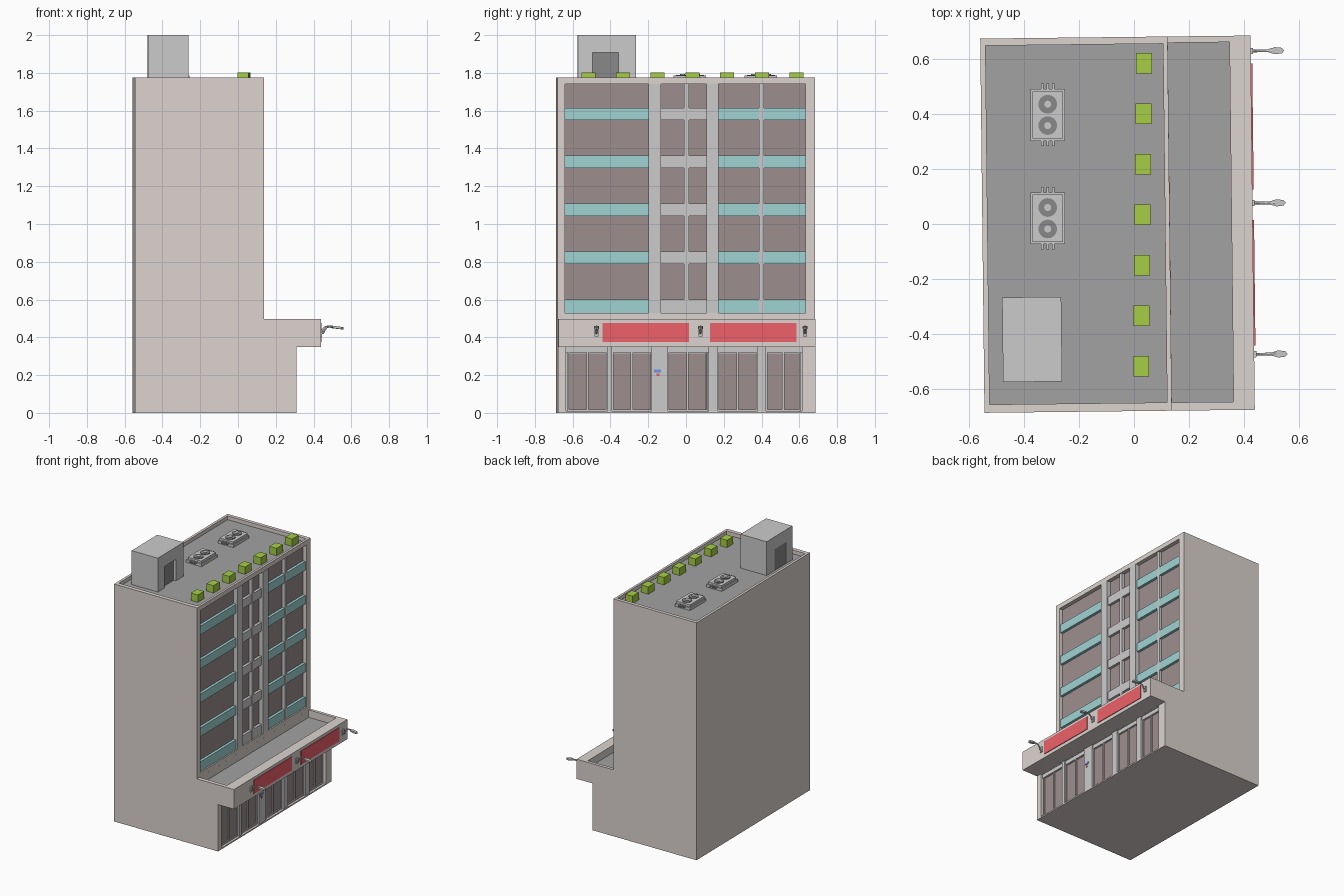
import bpy, bmesh, math
from mathutils import Matrix

if "Cube" in bpy.data.objects:
    bpy.data.objects.remove(bpy.data.objects["Cube"])


def material(name, r, g, b):
    m = bpy.data.materials.new(name)
    m.diffuse_color = (r, g, b, 1)
    m.use_nodes = True
    m.node_tree.nodes["Principled BSDF"].inputs["Base Color"].default_value = m.diffuse_color
    return m


BEIGE = material("beige_wall", .72, .66, .63)
ROOF = material("dark_roof", .36, .36, .36)
GLASS = material("brown_glass", .34, .27, .27)
TEAL = material("teal_band", .35, .65, .65)
RED = material("red_panel", .85, .12, .14)
GREEN = material("green_plant", .38, .62, .06)
DARK = material("dark_grey", .25, .25, .25)
BLUE = material("blue_plate", .15, .3, .8)

square_on = set()   # roof items that do not share the slight turn of the building


def finish(name, bm, mat=None):
    me = bpy.data.meshes.new(name)
    bmesh.ops.recalc_face_normals(bm, faces=bm.faces)
    bm.to_mesh(me)
    bm.free()
    ob = bpy.data.objects.new(name, me)
    bpy.context.scene.collection.objects.link(ob)
    if mat:
        me.materials.append(mat)
    return ob


def box(name, x, y, z, mat=None):
    bm = bmesh.new()
    bmesh.ops.create_cube(bm, size=1)
    for v in bm.verts:
        v.co = [(a + b) / 2 + c * (b - a) for (a, b), c in zip((x, y, z), v.co)]
    return finish(name, bm, mat)


def extrude(name, pts, vec, mat=None):
    bm = bmesh.new()
    f = bm.faces.new([bm.verts.new(p) for p in pts])
    r = bmesh.ops.extrude_face_region(bm, geom=[f])
    bmesh.ops.translate(bm, vec=vec, verts=[v for v in r["geom"] if isinstance(v, bmesh.types.BMVert)])
    return finish(name, bm, mat)


def disc(name, x, y, z0, z1, r, n, mat=None):
    bm = bmesh.new()
    bmesh.ops.create_cone(bm, cap_ends=True, segments=n, radius1=r, radius2=r, depth=z1 - z0,
                          matrix=Matrix.Translation((x, y, (z0 + z1) / 2)))
    return finish(name, bm, mat)


# Main body: side profile extruded across, then pockets cut out
W = .681
profile = [(-.552, 0), (.302, 0), (.302, .35), (.432, .35), (.432, .497),
           (.13, .497), (.13, 1.775), (-.552, 1.775)]
body = extrude("building_body", [(x, -W, z) for x, z in profile], (0, 2 * W, 0), BEIGE)
pockets = [((-.533, .113), (-.651, .655), (1.745, 1.9)),     # roof
           ((.1302, .355), (-.651, .658), (.44, .6)),        # canopy roof
           ((.095, .2), (-.643, .632), (.53, 1.74)),         # upper windows
           ((.27, .4), (-.64, .612), (.01, .3498))]          # shopfront
bpy.context.view_layer.objects.active = body
for p in pockets:
    cutter = box("pocket_cutter", *p)
    cutter.hide_render = True
    mod = body.modifiers.new("pocket", 'BOOLEAN')
    mod.operation, mod.solver, mod.object = 'DIFFERENCE', 'EXACT', cutter
    bpy.ops.object.modifier_apply(modifier=mod.name)
    bpy.data.objects.remove(cutter)

# Roof coverings
box("roof_floor", (-.533, .113), (-.651, .655), (1.743, 1.747), ROOF)
box("canopy_floor", (.13, .355), (-.651, .658), (.438, .442), ROOF)

# Upper facade: glass, columns, mullions and floor bands
box("upper_glass", (.093, .1), (-.643, .632), (.53, 1.74), GLASS)
for y in [(-.199, -.135), (.108, .171)]:
    box("facade_column", (.1, .132), y, (.53, 1.74))
for y in [(-.012, .014), (.385, .411)]:
    box("window_mullion", (.1, .122), y, (.53, 1.74))
bays = [(-.643, -.199, TEAL), (-.135, -.012, None), (.014, .108, None),
        (.171, .385, TEAL), (.411, .632, TEAL)]
for i in range(5):
    z = .536 + .2535 * i
    for a, b, mat in bays:
        box("floor_band", (.1, .12), (a, b), (z - (.006 if i == 0 else 0), z + .065), mat)

# Shopfront: wall, piers, header and paired glazed doors
box("shop_wall", (.268, .274), (-.64, .612), (.01, .35))
for y in [(-.419, -.394), (-.186, -.1), (.115, .166), (.374, .42)]:
    box("shop_pier", (.274, .298), y, (.01, .35))
box("shop_header", (.274, .288), (-.64, .612), (.32, .35))
units = [(-.627, -.423), (-.392, -.188), (-.098, .108), (.168, .372), (.424, .6)]
for a, b in units:
    m = (a + b) / 2
    box("shop_glass", (.274, .278), (a, b), (.015, .315), GLASS)
    for y0, y1 in [(a - .003, a + .004), (m - .006, m + .006), (b - .004, b + .003)]:
        box("door_frame", (.274, .286), (y0, y1), (.01, .32))
    box("door_sill", (.274, .286), (a, b), (.01, .018))
box("blue_plate", (.298, .302), (-.172, -.135), (.215, .23), BLUE)
box("red_plate", (.298, .302), (-.16, -.145), (.195, .208), RED)

# Canopy panels
for y in [(-.447, .01), (.121, .58)]:
    box("sign_panel", (.431, .437), y, (.376, .477), RED)

# Canopy lamps
for y in (-.479, .071, .625):
    box("lamp_mount", (.431, .44), (y - .011, y + .011), (.405, .445))
    cu = bpy.data.curves.new("lamp_arm", 'CURVE')
    cu.dimensions = '3D'
    cu.bevel_depth, cu.bevel_resolution = .005, 1
    path = [(.436, .42), (.447, .423), (.453, .436), (.463, .452), (.482, .458), (.512, .456)]
    s = cu.splines.new('POLY')
    s.points.add(len(path) - 1)
    for p, (x, z) in zip(s.points, path):
        p.co = (x, y, z, 1)
    bpy.context.scene.collection.objects.link(bpy.data.objects.new("lamp_arm", cu))
    outline = [(.497, -.006), (.52, -.013), (.545, -.01), (.554, 0), (.545, .01), (.52, .013), (.497, .006)]
    extrude("lamp_head", [(x, y + d, .461 - (x - .497) * .12) for x, d in outline], (0, 0, -.012))

# Stair house with a doorway notch
hx, hy, door, top = (-.483, -.268), (-.57, -.262), (-.492, -.354), 1.907
notch = [(hy[0], 1.747), (door[0], 1.747), (door[0], top), (door[1], top),
         (door[1], 1.747), (hy[1], 1.747), (hy[1], 2), (hy[0], 2)]
extrude("stair_house", [(hx[0], y, z) for y, z in notch], (hx[1] - hx[0], 0, 0))
box("stair_door", (hx[0] + .001, hx[1] - .018), door, (1.747, top), DARK)

# Roof air conditioners
first_roof = set(bpy.data.objects)
for cy in (.397, .021):
    cx = -.314
    box("cooler_base", (cx - .063, cx + .063), (cy - .094, cy + .094), (1.747, 1.768))
    box("cooler_case", (cx - .056, cx + .056), (cy - .086, cy + .086), (1.768, 1.785))
    for d in (-.039, .039):
        disc("cooler_fan", cx, cy + d, 1.785, 1.79, .034, 20, DARK)
        disc("fan_hub", cx, cy + d, 1.79, 1.793, .013, 12)
    for d in (-.02, 0, .02):
        for s in (-1, 1):
            y = sorted((cy + s * .086, cy + s * .114))
            box("cooler_pipe", (cx + d - .004, cx + d + .004), y, (1.762, 1.773))

# Row of planted cubes along the roof edge
for i in range(7):
    x, y = .036 - .0016 * i, .585 - .1837 * i
    box("planter_cube", (x - .029, x + .029), (y - .037, y + .037), (1.747, 1.802), GREEN)
square_on = set(bpy.data.objects) - first_roof

# The building stands slightly turned
turn = Matrix.Rotation(math.radians(.65), 4, 'Z')
for ob in bpy.data.objects:
    if ob not in square_on:
        ob.data.transform(turn)
